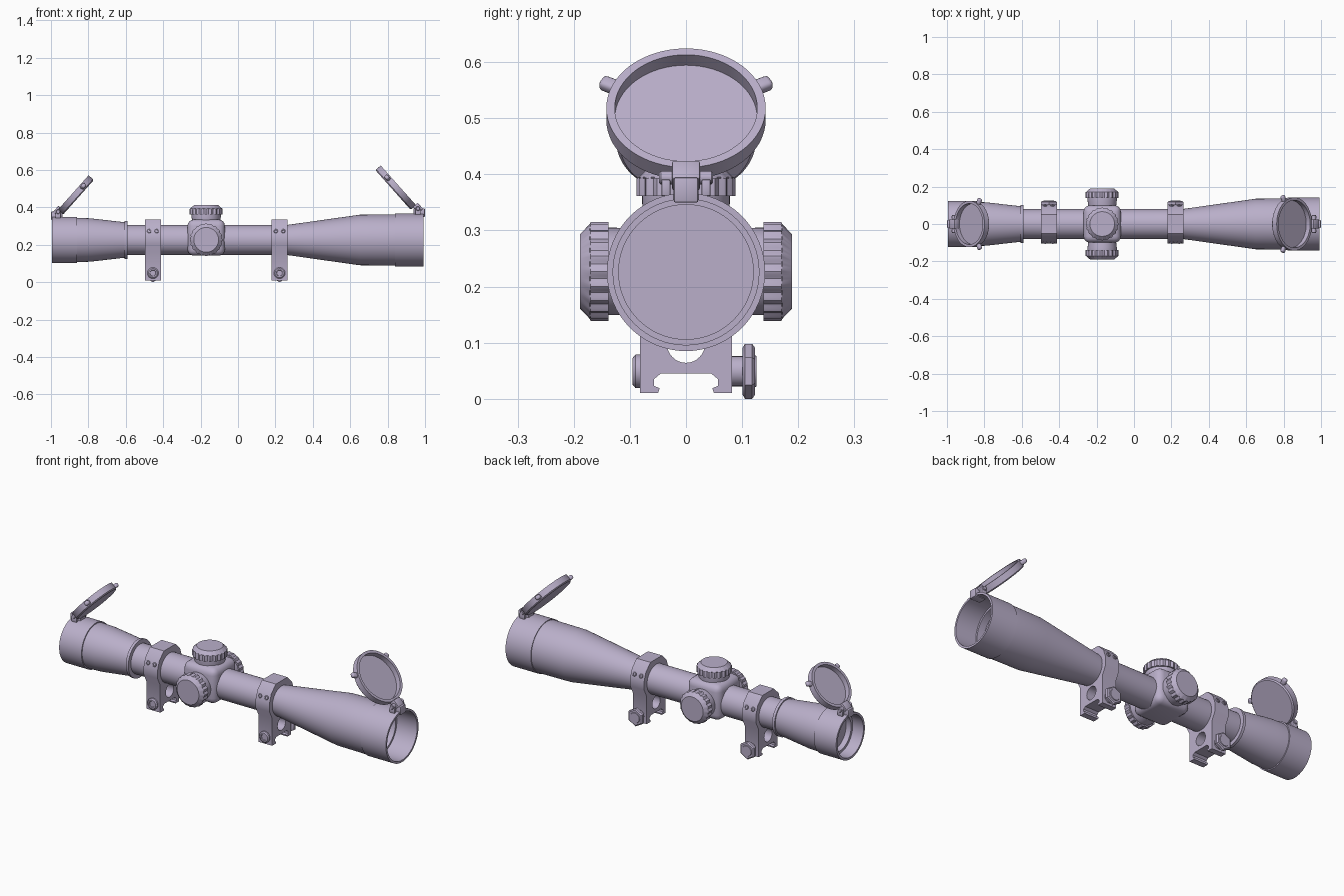
import bpy, bmesh, math
from mathutils import Matrix, Vector

if "Cube" in bpy.data.objects:
    bpy.data.objects.remove(bpy.data.objects["Cube"])

MAT = bpy.data.materials.new("mauve_grey")
MAT.diffuse_color = (0.49, 0.43, 0.59, 1)
MAT.use_nodes = True
MAT.node_tree.nodes["Principled BSDF"].inputs["Base Color"].default_value = MAT.diffuse_color
AXIS_Z = 0.226          # height of the optical axis
TURRET_X = -0.17


def frame(origin, axis, up):
    """Local z runs along axis, local x along up."""
    z, x = Vector(axis).normalized(), Vector(up).normalized()
    m = Matrix((x, z.cross(x), z)).transposed().to_4x4()
    m.translation = origin
    return m


def finish(name, mesh, matrix, angle=32):
    ob = bpy.data.objects.new(name, mesh)
    bpy.context.collection.objects.link(ob)
    mesh.transform(matrix)
    mesh.materials.clear()
    mesh.materials.append(MAT)
    bpy.ops.object.select_all(action='DESELECT')
    ob.select_set(True)
    bpy.context.view_layer.objects.active = ob
    bpy.ops.object.shade_smooth_by_angle(angle=math.radians(angle))
    return ob


def lathe(name, profile, matrix, n=48, lobes=0):
    """Spin (distance, radius[, scallop depth]) points round local z."""
    bm = bmesh.new()
    rings = []
    for t, r, *depth in profile:
        if r == 0:
            rings.append([bm.verts.new((0, 0, t))] * n)
            continue
        ring = []
        for i in range(n):
            a = 2 * math.pi * i / n
            d = depth[0] * (0.5 - 0.5 * math.cos(lobes * a)) if depth else 0
            ring.append(bm.verts.new(((r - d) * math.cos(a), (r - d) * math.sin(a), t)))
        rings.append(ring)
    for p, q in zip(rings, rings[1:]):
        for i in range(n):
            j = (i + 1) % n
            bm.faces.new(list(dict.fromkeys((p[i], p[j], q[j], q[i]))))
    bmesh.ops.recalc_face_normals(bm, faces=bm.faces)
    mesh = bpy.data.meshes.new(name)
    bm.to_mesh(mesh)
    bm.free()
    return finish(name, mesh, matrix)


def box(name, size, matrix, bevel=0.004, segments=2):
    bm = bmesh.new()
    bmesh.ops.create_cube(bm, size=1)
    bmesh.ops.scale(bm, vec=size, verts=bm.verts)
    bmesh.ops.bevel(bm, geom=bm.edges[:], offset=bevel, segments=segments,
                    profile=0.5, affect='EDGES')
    mesh = bpy.data.meshes.new(name)
    bm.to_mesh(mesh)
    bm.free()
    return finish(name, mesh, matrix)


def plate(name, loops, thickness, matrix):
    """Extrude a filled outline with holes, centred on local z."""
    cu = bpy.data.curves.new(name, 'CURVE')
    cu.dimensions, cu.fill_mode, cu.extrude = '2D', 'BOTH', thickness / 2
    for pts in loops:
        sp = cu.splines.new('POLY')
        sp.points.add(len(pts) - 1)
        for p, (x, y) in zip(sp.points, pts):
            p.co = (x, y, 0, 1)
        sp.use_cyclic_u = True
    tmp = bpy.data.objects.new(name + "_outline", cu)
    bpy.context.collection.objects.link(tmp)
    mesh = bpy.data.meshes.new_from_object(tmp)
    bpy.data.objects.remove(tmp)
    bm = bmesh.new()
    bm.from_mesh(mesh)
    bmesh.ops.remove_doubles(bm, verts=bm.verts, dist=1e-5)
    bmesh.ops.recalc_face_normals(bm, faces=bm.faces)
    bm.to_mesh(mesh)
    bm.free()
    return finish(name, mesh, matrix)


# Main tube: eyepiece, collar, straight tube, flared objective, recessed lenses
lathe("scope_tube", [
    (-.90, 0), (-.90, .098), (-.93, .098), (-.93, .112), (-.995, .112),
    (-.995, .124), (-.86, .124), (-.86, .118), (-.79, .116), (-.607, .095),
    (-.607, .102), (-.592, .102), (-.592, .08), (.26, .08), (.65, .135),
    (.84, .137), (.84, .141), (.993, .141), (.993, .130), (.87, .130),
    (.87, .120), (.83, .120), (.83, 0)],
    frame((0, 0, AXIS_Z), (1, 0, 0), (0, 0, 1)), n=64)

# Turret housing and the three scalloped knobs
box("turret_housing", (.20, .20, .194),
    Matrix.Translation((TURRET_X, 0, .239)), bevel=.035, segments=4)
KNOB = [(.08, 0), (.08, .072), (.124, .078), (.138, .078), (.138, .088, .006),
        (.170, .088, .006), (.172, .084), (.189, .066), (.189, 0)]
for name, axis, up, z in (("elevation_knob", (0, 0, 1), (1, 0, 0), AXIS_Z - .003),
                          ("windage_knob", (0, -1, 0), (0, 0, 1), AXIS_Z + .001),
                          ("focus_knob", (0, 1, 0), (0, 0, 1), AXIS_Z + .001)):
    lathe(name, KNOB, frame((TURRET_X, 0, z), axis, up), n=120, lobes=20)

# Mounting rings with rail clamps, screws and clamp hardware
half = [(.050, .335), (.090, .295), (.105, .250), (.105, .205), (.082, .160),
        (.082, .010), (.050, .010), (.047, .019), (.057, .023), (.057, .035),
        (.045, .045)]
outline = half + [(-y, z) for y, z in reversed(half)]
hole = [(.034 * math.cos(a), .099 + .035 * math.sin(a))
        for a in (2 * math.pi * i / 32 for i in range(32))]
for label, x in (("rear", -.455), ("front", .222)):
    m = Matrix(((0, 0, 1, x), (1, 0, 0, 0), (0, 1, 0, 0), (0, 0, 0, 1)))
    plate(label + "_mount_ring", [outline, hole], .084, m)
    for side in (-1, 1):
        for dx in (-.02, .02):
            lathe(label + "_ring_screw",
                  [(-.01, 0), (-.01, .011), (.004, .011), (.006, .009),
                   (.006, .006), (.001, .006), (.001, 0)],
                  frame((x + dx, side * .0975, .2725), (0, side * .95, .316), (1, 0, 0)), n=16)
    lathe(label + "_clamp_nut",
          [(.078, 0), (.078, .030), (.090, .030), (.095, .024), (.095, .017),
           (.091, .015), (.091, 0)],
          frame((x, 0, .049), (0, -1, 0), (0, 0, 1)), n=24)
    lathe(label + "_clamp_stem", [(.078, 0), (.078, .027), (.104, .027), (.104, 0)],
          frame((x, 0, .049), (0, 1, 0), (0, 0, 1)), n=24)
    lathe(label + "_clamp_knob",
          [(.101, 0), (.101, .042), (.105, .049), (.118, .049), (.123, .042), (.123, 0)],
          frame((x, 0, .049), (0, 1, 0), (0, 0, 1)), n=6)
    lathe(label + "_clamp_knob_face", [(.12, 0), (.12, .030), (.126, .027), (.126, 0)],
          frame((x, 0, .049), (0, 1, 0), (0, 0, 1)), n=24)

# Flip-up lens caps, tilted open over each end, with tabs and hinges
for label, s, R, back, hinge_z in (("objective", 1, .142, (.829, 0, .493), .394),
                                   ("eyepiece", -1, .124, (-.853, 0, .454), .377)):
    u, n = Vector((-.665 * s, 0, .747)), Vector((.747 * s, 0, .665))
    back = Vector(back)
    w = R - .015
    lathe(label + "_cap",
          [(0, 0), (0, R - .006), (.006, R), (.038, R), (.038, w), (.010, w), (.010, 0)],
          frame(back, n, u), n=64)
    for side in (-1, 1):
        a = math.radians(27)
        radial = u * math.sin(a) + Vector((0, side * math.cos(a), 0))
        box(label + "_cap_tab", (.042, .026, .022),
            frame(back + n * .021 + radial * (R + .007), n, radial), bevel=.008, segments=3)
    # hinge foot, knuckle block and pin
    box(label + "_hinge_foot", (.062, .044, .045),
        Matrix.Translation((s * .968, 0, hinge_z - .022)))
    box(label + "_hinge_block", (.044, .050, .034),
        frame((s * .962, 0, hinge_z + .004), n, u))
    lathe(label + "_hinge_pin",
          [(-.048, 0), (-.048, .009), (-.045, .012), (.045, .012), (.048, .009), (.048, 0)],
          frame((s * .962, 0, hinge_z), (0, 1, 0), (0, 0, 1)), n=20)
    for side in (-1, 1):
        box(label + "_hinge_ear", (.03, .016, .03),
            Matrix.Translation((s * .962, side * .036, hinge_z - .018)), bevel=.003)
